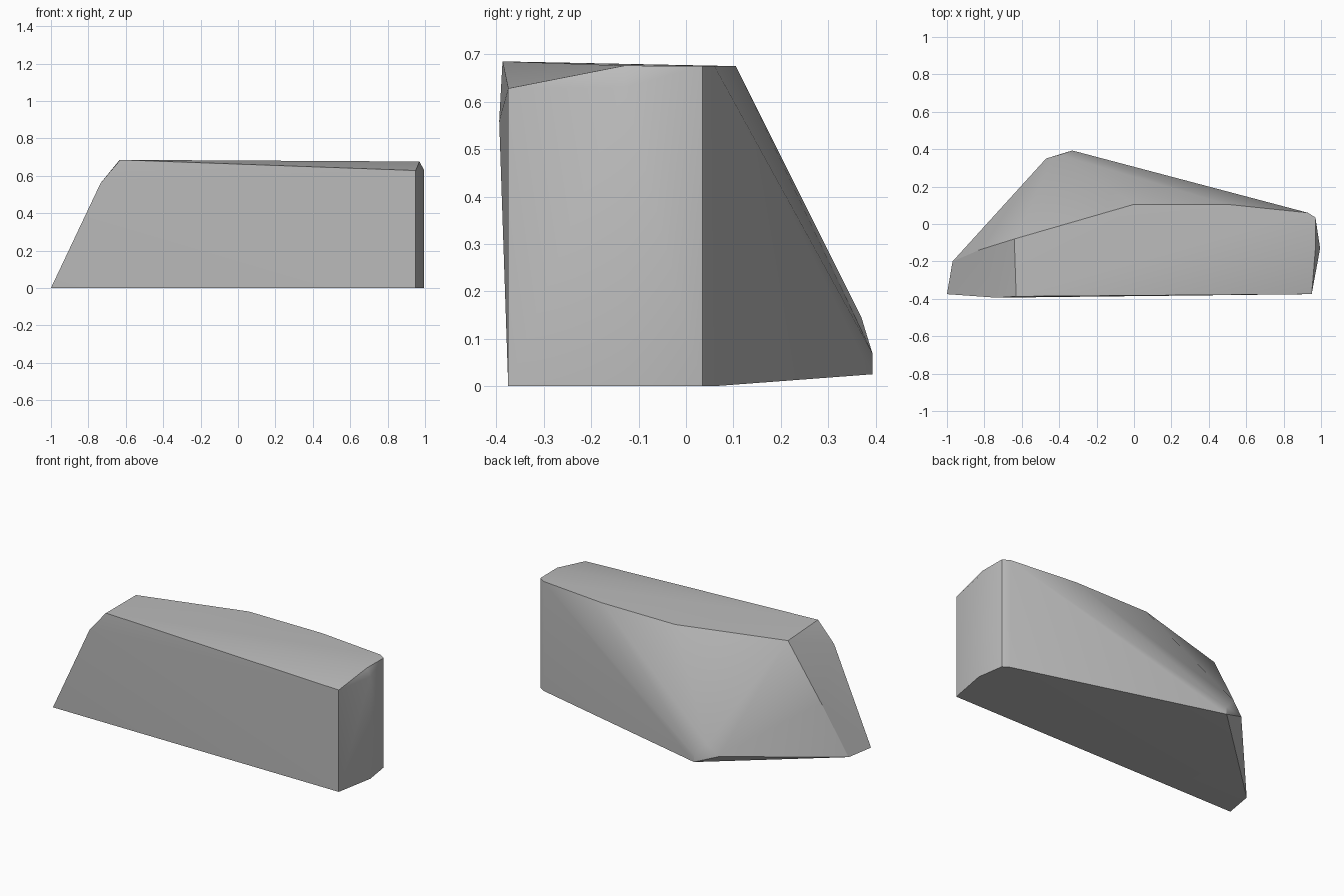
import bpy
import bmesh
import math

cube = bpy.data.objects.get("Cube")
if cube:
    bpy.data.objects.remove(cube, do_unlink=True)

# Plain stone material
stone = bpy.data.materials.new("stone grey")
stone.use_nodes = True
grey = (0.5, 0.5, 0.5, 1.0)
stone.diffuse_color = grey
stone.node_tree.nodes["Principled BSDF"].inputs["Base Color"].default_value = grey

# Right end outline, shared by base and crown
end_outline = [(0.97, 0.035), (0.93, 0.06)]

# Flat base
base = [(-1, -0.375, 0), (-0.97, -0.2, 0), (0.95, -0.375, 0), (0.995, -0.13, 0)]
base += [(x, y, 0) for x, y in end_outline]

# Sloping crown
crown = [(-0.63, -0.387, 0.685), (-0.64, -0.08, 0.676), (0, 0.105, 0.675),
         (0.5, 0.105, 0.675), (0.97, -0.13, 0.676), (0.995, -0.13, 0.63),
         (0.95, -0.375, 0.628)]
crown += [(x, y, 0.675) for x, y in end_outline]

# Bulge low on the back, and kinks along the slanted end
bulge = [(-0.33, 0.393, 0.025), (-0.33, 0.393, 0.07),
         (-0.4, 0.37, 0.145), (-0.47, 0.35, 0.08)]
kinks = [(-0.735, -0.394, 0.56), (-0.825, -0.138, 0.32)]

# Wrap the corners in one convex boulder
bm = bmesh.new()
for corner in base + crown + bulge + kinks:
    bm.verts.new(corner)
hull = bmesh.ops.convex_hull(bm, input=bm.verts)
loose = [v for v in bm.verts if not v.link_faces]
bmesh.ops.delete(bm, geom=loose, context='VERTS')
bmesh.ops.dissolve_limit(bm, angle_limit=math.radians(0.5),
                         verts=bm.verts, edges=bm.edges)
bmesh.ops.recalc_face_normals(bm, faces=bm.faces)

mesh = bpy.data.meshes.new("boulder")
bm.to_mesh(mesh)
bm.free()
mesh.materials.append(stone)
boulder = bpy.data.objects.new("boulder", mesh)
bpy.context.collection.objects.link(boulder)

# Soft facets with crisp main edges
bpy.context.view_layer.objects.active = boulder
boulder.select_set(True)
bpy.ops.object.shade_smooth_by_angle(angle=math.radians(30))
